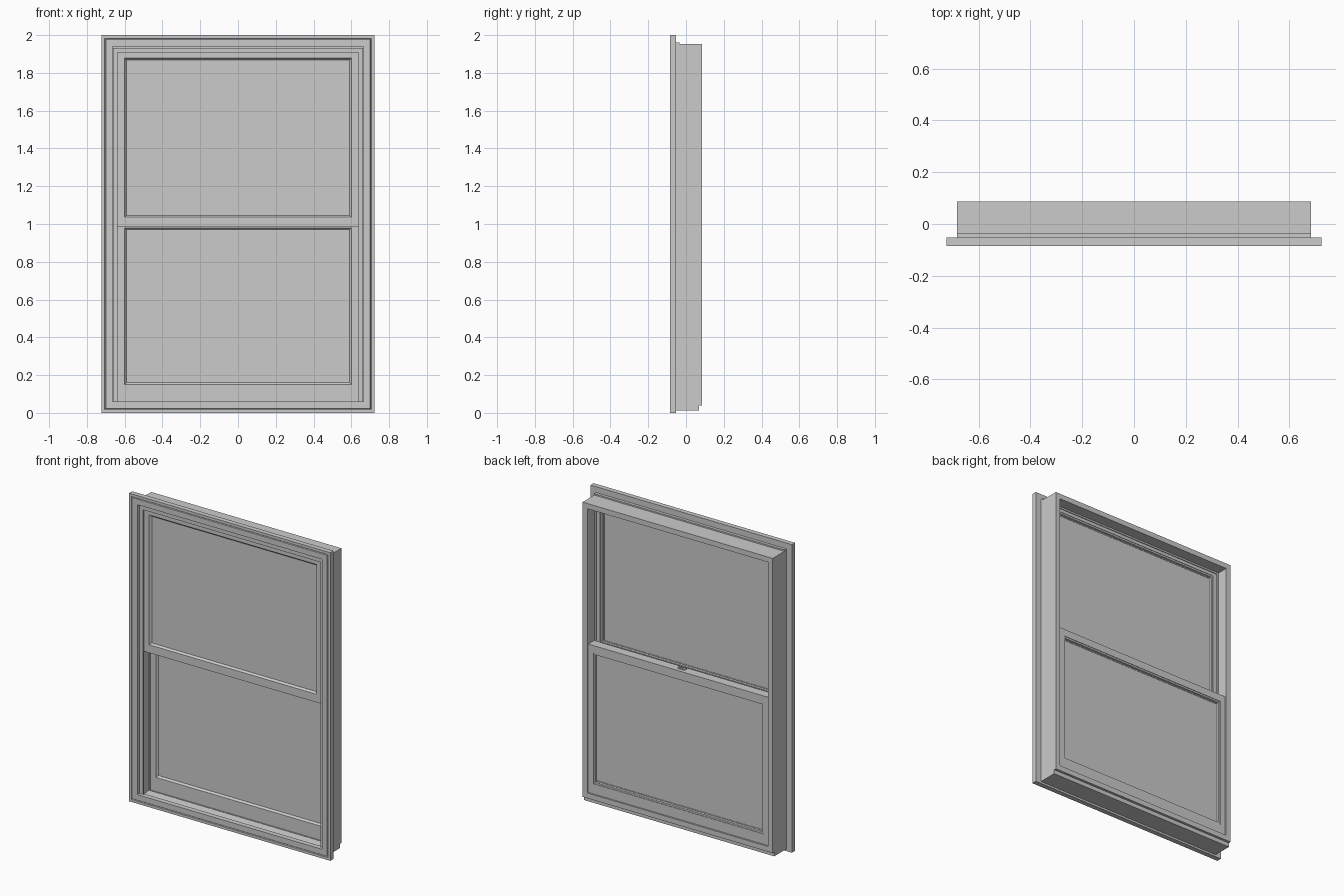
import bpy, bmesh

if "Cube" in bpy.data.objects:
    bpy.data.objects.remove(bpy.data.objects["Cube"])


def finish(name, bm):
    bmesh.ops.recalc_face_normals(bm, faces=bm.faces)
    me = bpy.data.meshes.new(name)
    bm.to_mesh(me)
    bm.free()
    ob = bpy.data.objects.new(name, me)
    bpy.context.collection.objects.link(ob)
    return ob


def ring(name, rect, profile):
    """Mitred frame: rect = half width, bottom, top; profile = (inset, y) points."""
    hx, z0, z1 = rect
    bm = bmesh.new()
    loops = []
    for d, y in profile:
        dx, db, dt = d if isinstance(d, tuple) else (d, d, d)
        x, b, t = hx - dx, z0 + db, z1 - dt
        loops.append([bm.verts.new(c) for c in
                      ((-x, y, b), (x, y, b), (x, y, t), (-x, y, t))])
    for a, b in zip(loops, loops[1:] + loops[:1]):
        for i in range(4):
            j = (i + 1) % 4
            bm.faces.new((a[i], a[j], b[j], b[i]))
    return finish(name, bm)


def box(name, x0, x1, y0, y1, z0, z1):
    bm = bmesh.new()
    bmesh.ops.create_cube(bm, size=1)
    for v in bm.verts:
        v.co = ((x0 + x1) / 2 + v.co.x * (x1 - x0),
                (y0 + y1) / 2 + v.co.y * (y1 - y0),
                (z0 + z1) / 2 + v.co.z * (z1 - z0))
    return finish(name, bm)


def extrude_x(name, hx, pts):
    """Prism along x from a (y, z) profile."""
    bm = bmesh.new()
    a = [bm.verts.new((-hx, y, z)) for y, z in pts]
    b = [bm.verts.new((hx, y, z)) for y, z in pts]
    bm.faces.new(a)
    bm.faces.new(b[::-1])
    for i in range(len(pts)):
        j = (i + 1) % len(pts)
        bm.faces.new((a[i], a[j], b[j], b[i]))
    return finish(name, bm)


def sash(name, y0, y1, outer, inner):
    """Stiles and rails with a bead both sides, plus the double glazed pane."""
    def inset(g):
        return (outer[0] - inner[0] - g, inner[1] - outer[1] - g,
                outer[2] - inner[2] - g)
    ring(name + "_sash", outer, [
        (0, y0), (inset(0.004), y0), (inset(0), y0 + 0.006), (inset(-0.006), y0 + 0.012),
        (inset(-0.006), y1 - 0.012), (inset(0), y1 - 0.012),
        (inset(0.003), y1 - 0.003), (inset(0.014), y1 - 0.003),
        (inset(0.014), y1), (0, y1)])
    box(name + "_glass", -inner[0], inner[0], y0 + 0.012, y1 - 0.014,
        inner[1], inner[2])


# Exterior casing
ring("casing", (0.723, 0, 2), [
    (0, -0.085), (0.017, -0.085), (0.020, -0.081), (0.023, -0.085),
    (0.059, -0.085), (0.059, -0.053), (0, -0.053)])

# Main frame with front reveal and a parting stop between the sash tracks
ring("main_frame", (0.683, 0.013, 1.953), [
    (0, -0.055), (0.022, -0.055), (0.022, -0.064), (0.046, -0.064),
    (0.046, -0.052), (0.036, -0.052), (0.036, 0.009), (0.045, 0.009),
    (0.045, 0.014), (0.034, 0.014), (0.034, 0.07), (0, 0.07)])
ring("interior_frame_edge", (0.683, 0.04, 1.953), [
    (0, 0.07), (0.034, 0.07), (0.034, 0.086), (0, 0.086)])
box("head_drip_cap", -0.683, 0.683, -0.055, -0.034, 1.945, 1.962)

# Sloping sill
extrude_x("sill", 0.655, [
    (-0.064, 0.02), (-0.064, 0.046), (0.07, 0.064), (0.086, 0.064),
    (0.086, 0.041), (0.068, 0.041), (0.068, 0.02)])

# Upper sash outside, lower sash inside
sash("upper", -0.052, 0.008, (0.647, 0.983, 1.917), (0.597, 1.040, 1.874))
sash("lower", 0.015, 0.076, (0.649, 0.058, 1.037), (0.597, 0.154, 0.976))

# Weather strip and lock on the meeting rail
box("meeting_rail_seal", -0.635, 0.635, 0.007, 0.016, 1.012, 1.030)
box("lock_base", -0.025, 0.025, 0.028, 0.052, 1.036, 1.041)
box("lock_lever", -0.008, 0.022, 0.034, 0.044, 1.041, 1.047)
